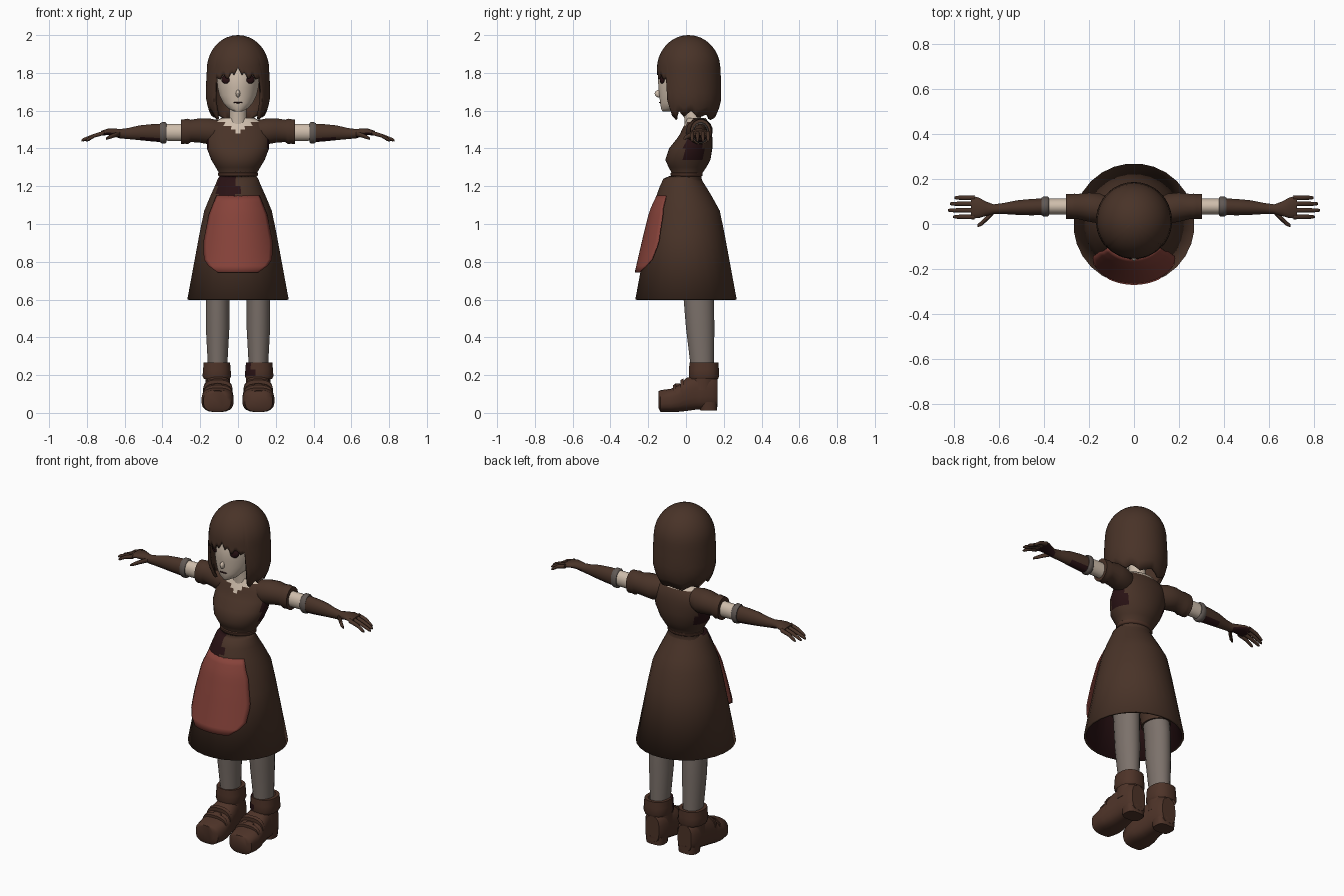
import bpy, bmesh, math

cube = bpy.data.objects.get("Cube")
if cube:
    bpy.data.objects.remove(cube, do_unlink=True)


def material(name, rgb):
    mat = bpy.data.materials.new(name)
    mat.use_nodes = True
    colour = (*rgb, 1)
    mat.diffuse_color = colour
    bsdf = next(n for n in mat.node_tree.nodes if n.type == 'BSDF_PRINCIPLED')
    bsdf.inputs["Base Color"].default_value = colour
    return mat


brown = material("dark_brown", (.066, .033, .021))
leather = material("boot_leather", (.075, .033, .021))
skin = material("pale_skin", (.62, .51, .41))
stocking = material("grey_stocking", (.2, .165, .145))
red = material("apron_red", (.24, .055, .042))
maroon = material("deep_maroon", (.022, .006, .007))
grey = material("cuff_grey", (.12, .1, .09))


def interp(table, x):
    """Piecewise linear lookup in an ascending table of pairs."""
    for (a, va), (b, vb) in zip(table, table[1:]):
        if x <= b:
            f = max(0, (x - a) / (b - a))
            return va + (vb - va) * f
    return table[-1][1]


def build(name, rows, mats, rule=None, closed=True, cap=False,
          mirror=False, thick=0, inner=0, angle=50):
    """Skin rows of points into a mesh, colouring faces by a rule."""
    bm = bmesh.new()
    grid = [[bm.verts.new(p) for p in row] for row in rows]
    n = len(grid[0])
    for low, high in zip(grid, grid[1:]):
        for i in range(n if closed else n - 1):
            j = (i + 1) % n
            bm.faces.new((low[i], low[j], high[j], high[i]))
    if cap:
        bm.faces.new(grid[0])
        bm.faces.new(grid[-1])
    bmesh.ops.remove_doubles(bm, verts=bm.verts, dist=.0001)
    bmesh.ops.recalc_face_normals(bm, faces=bm.faces)
    bm.normal_update()
    for face in bm.faces:
        face.smooth = True
        if rule:
            face.material_index = int(rule(face.calc_center_median(), face.normal))
    mesh = bpy.data.meshes.new(name)
    bm.to_mesh(mesh)
    bm.free()
    for mat in mats:
        mesh.materials.append(mat)
    mesh.set_sharp_from_angle(angle=math.radians(angle))
    obj = bpy.data.objects.new(name, mesh)
    bpy.context.collection.objects.link(obj)
    if thick:
        mod = obj.modifiers.new("thickness", 'SOLIDIFY')
        mod.thickness = thick
        mod.offset = -1
        mod.material_offset = inner
    if mirror:
        obj.modifiers.new("mirror", 'MIRROR')
    return obj


def loft(name, axis, rings, mats, n=16, power=2, cap=True, **options):
    """Rings are (position on axis, two centre offsets, two radii)."""
    def bend(v):
        return math.copysign(abs(v) ** (2 / power), v)
    rows = []
    for t, c, d, rc, rd in rings:
        row = []
        for i in range(n):
            a = math.tau * (i + .5) / n
            u, v = c + rc * bend(math.cos(a)), d + rd * bend(math.sin(a))
            row.append({'x': (t, u, v), 'y': (u, t, v), 'z': (u, v, t)}[axis])
        rows.append(row)
    return build(name, rows, mats, cap=cap, **options)


def blob(name, centre, size, mat, turn=0, mirror=False):
    """Small squashed ball, turned about the vertical."""
    rows = []
    for k in range(9):
        b = math.pi * k / 8
        row = []
        for i in range(12):
            a = math.tau * i / 12
            x = size[0] * math.sin(b) * math.cos(a)
            y = size[1] * math.sin(b) * math.sin(a)
            row.append((centre[0] + x * math.cos(turn) - y * math.sin(turn),
                        centre[1] + x * math.sin(turn) + y * math.cos(turn),
                        centre[2] + size[2] * math.cos(b)))
        rows.append(row)
    return build(name, rows, [mat], mirror=mirror)


# Head, face and neck
loft("head", 'z', [(1.595, 0, -.1, .02, .025), (1.61, 0, -.085, .05, .047),
                   (1.64, 0, -.055, .079, .083), (1.68, 0, -.03, .099, .112),
                   (1.72, 0, -.015, .108, .132), (1.78, 0, -.01, .115, .14),
                   (1.85, 0, 0, .115, .13), (1.92, 0, 0, .08, .09)], [skin], n=24)
blob("nose", (0, -.144, 1.69), (.012, .022, .02), skin)
blob("eye", (.066, -.126, 1.765), (.025, .008, .022), maroon, .45, True)
blob("brow", (.066, -.127, 1.79), (.03, .007, .005), brown, .45, True)
blob("mouth", (0, -.136, 1.643), (.024, .008, .004), maroon)
loft("neck", 'z', [(1.48, 0, .045, .06, .05), (1.56, 0, .035, .045, .045),
                   (1.66, 0, .02, .045, .045)], [skin])

# Bobbed hair: a dome whose ragged hem depends on the angle from the front
hem = [(0, 1.83), (8, 1.785), (13, 1.81), (20, 1.76), (28, 1.8), (38, 1.765),
       (45, 1.78), (47, 1.76), (50, 1.58), (60, 1.55), (70, 1.6), (80, 1.565),
       (95, 1.6), (110, 1.56), (130, 1.58), (150, 1.55), (180, 1.57)]
width = [(1.54, .128), (1.6, .158), (1.66, .173), (1.75, .172), (1.82, .168)]
hair_rows = []
for k in range(17):
    row = []
    for i in range(96):
        a = math.tau * i / 96
        off = math.degrees(min(a, math.tau - a))
        z = 2 - (2 - interp(hem, off)) * (k / 16) ** 1.7
        r = interp(width, z)
        if z > 1.82:
            r *= math.sqrt(max(0, 1 - ((z - 1.82) / .18) ** 2))
        row.append((r * math.sin(a) * .98, .014 - r * math.cos(a), z))
    hair_rows.append(row)
build("hair", hair_rows, [brown], thick=.015)


# Bodice with an open neckline and a shadowed patch under each arm
def bodice_rule(c, normal):
    if c.z > (1.485 + .65 * abs(c.x) if c.y < .05 else 1.545):
        return 1
    if abs(c.x) > .11 and 1.34 < c.z < 1.44 and -.01 < c.y < .09:
        return 2
    return 0


loft("bodice", 'z', [(1.23, 0, .005, .1, .08), (1.26, 0, .005, .095, .075),
                     (1.3, 0, .008, .118, .1), (1.34, 0, .01, .142, .12),
                     (1.4, 0, .025, .165, .115), (1.45, 0, .045, .166, .095),
                     (1.48, 0, .054, .164, .084), (1.5, 0, .056, .16, .078),
                     (1.52, 0, .058, .148, .07), (1.54, 0, .058, .125, .06),
                     (1.56, 0, .055, .09, .05)],
     [brown, skin, maroon], n=40, rule=bodice_rule)
loft("waist_belt", 'z', [(1.252, 0, .003, .1, .08), (1.257, 0, .003, .106, .086),
                         (1.27, 0, .003, .106, .086), (1.276, 0, .003, .098, .078)],
     [leather], n=24)

# Skirt with a dark lining and a stain beside the waist
skirt = [(1.255, 0, -.005, .095, .08), (1.24, 0, -.02, .107, .1),
         (1.2, 0, -.017, .124, .122), (1.16, 0, -.012, .142, .142),
         (1.13, 0, -.008, .155, .155), (1.07, 0, 0, .18, .18),
         (.95, 0, 0, .205, .205), (.6, 0, 0, .27, .27)]
loft("skirt", 'z', skirt, [brown, maroon], n=28, cap=False, thick=.012, inner=1,
     rule=lambda c, normal: c.y < 0 and -.11 < c.x < 0 and 1.13 < c.z < 1.25)

# Apron draped over the skirt front
half_width = [(.745, .11), (.77, .15), (.81, .18), (.9, .185), (1.05, .155), (1.15, .115)]
flare = sorted((ring[0], ring[3]) for ring in skirt)
apron_rows = []
for k in range(13):
    z = .745 + .405 * k / 12
    r = interp(flare, z) + .01 + .018 * (1 - k / 12)
    spread = math.asin(min(.95, interp(half_width, z) / r))
    apron_rows.append([(r * math.sin(spread * s / 8), -r * math.cos(spread * s / 8), z)
                       for s in range(-8, 9)])
build("apron", apron_rows, [red], closed=False, thick=.006)

# Sleeves, bare arms, cuffs and gloves
loft("sleeve", 'x', [(.1, .06, 1.49, .055, .06), (.15, .068, 1.49, .068, .07),
                     (.2, .075, 1.495, .066, .066), (.25, .078, 1.493, .057, .06),
                     (.265, .078, 1.49, .058, .069), (.28, .078, 1.49, .056, .066),
                     (.302, .078, 1.488, .056, .067)], [brown], mirror=True)
loft("bare_arm", 'x', [(.27, .078, 1.485, .037, .046), (.39, .078, 1.485, .036, .045)],
     [skin], mirror=True)
loft("arm_cuff", 'x', [(.378, .078, 1.483, .04, .05), (.385, .078, 1.483, .045, .057),
                       (.403, .078, 1.483, .045, .057), (.412, .078, 1.483, .04, .052)],
     [grey], mirror=True)
loft("glove", 'x', [(.4, .077, 1.482, .038, .05), (.46, .075, 1.483, .037, .046),
                    (.52, .073, 1.483, .033, .04), (.58, .069, 1.479, .025, .03),
                    (.625, .066, 1.478, .022, .025), (.66, .068, 1.486, .033, .021),
                    (.69, .072, 1.488, .046, .017), (.725, .075, 1.48, .052, .013)],
     [brown, maroon], mirror=True,
     rule=lambda c, normal: normal.z < -.4 and not .5 < c.x < .62)
for label, y, tip in (("index", .032, .805), ("middle", .061, .828),
                      ("ring", .09, .82), ("little", .117, .8)):
    loft(label + "_finger", 'x', [(.71, y, 1.482, .012, .012), (.76, y, 1.468, .011, .011),
                                  (tip - .01, y, 1.447, .009, .009), (tip, y, 1.442, .005, .005)],
         [brown], n=8, mirror=True)
loft("thumb", 'x', [(.625, .055, 1.477, .014, .014), (.655, .025, 1.47, .014, .013),
                    (.68, .002, 1.46, .012, .011), (.698, -.008, 1.452, .007, .007)],
     [brown], n=8, mirror=True)

# Legs and short breeches beneath the skirt
loft("leg", 'z', [(.15, .108, .088, .05, .06), (.27, .108, .085, .053, .064),
                  (.45, .108, .075, .063, .076), (.62, .108, .067, .063, .082),
                  (1, .09, .04, .07, .08)], [stocking], n=20, mirror=True)
loft("breeches", 'z', [(.68, .105, .06, .074, .092), (.8, .1, .05, .08, .09),
                       (1.05, .08, .03, .07, .08)], [brown], mirror=True)

# Boots with a raised heel, instep straps and turned-down cuffs
loft("boot_foot", 'y', [(-.146, .11, .07, .05, .045), (-.135, .11, .063, .073, .058),
                        (-.08, .108, .066, .085, .062), (-.04, .107, .075, .083, .07),
                        (0, .106, .097, .076, .088), (.05, .106, .108, .07, .092),
                        (.07, .106, .11, .066, .092), (.14, .106, .11, .064, .09),
                        (.166, .106, .105, .045, .075)],
     [leather], n=20, power=2.8, mirror=True)
loft("boot_heel", 'z', [(.013, .106, .12, .055, .045), (.06, .106, .12, .06, .047)],
     [leather], power=3, mirror=True)
loft("boot_ankle", 'z', [(.12, .107, .085, .068, .078), (.2, .107, .09, .066, .072)],
     [leather], mirror=True)
for y, z, r in ((-.062, .085, .062), (-.022, .1, .075)):
    loft("instep_strap", 'y', [(y - .008, .107, z, .079, r), (y + .008, .107, z + .007, .079, r)],
         [leather], n=20, power=2.8, mirror=True)
blob("strap_knot", (.107, -.045, .145), (.028, .02, .012), leather, mirror=True)
for side, label in ((1, "left"), (-1, "right")):
    x = .112 * side
    loft(label + "_boot_cuff", 'z', [(.18, x, .095, .07, .076), (.195, x, .095, .077, .081),
                                     (.23, x, .095, .074, .08), (.268, x, .095, .071, .078),
                                     (.268, x, .095, .052, .06)],
         [leather, maroon], power=2.4, cap=False,
         rule=lambda c, normal: 0 < c.x < .08 and c.y < .08 and c.z > .2)
